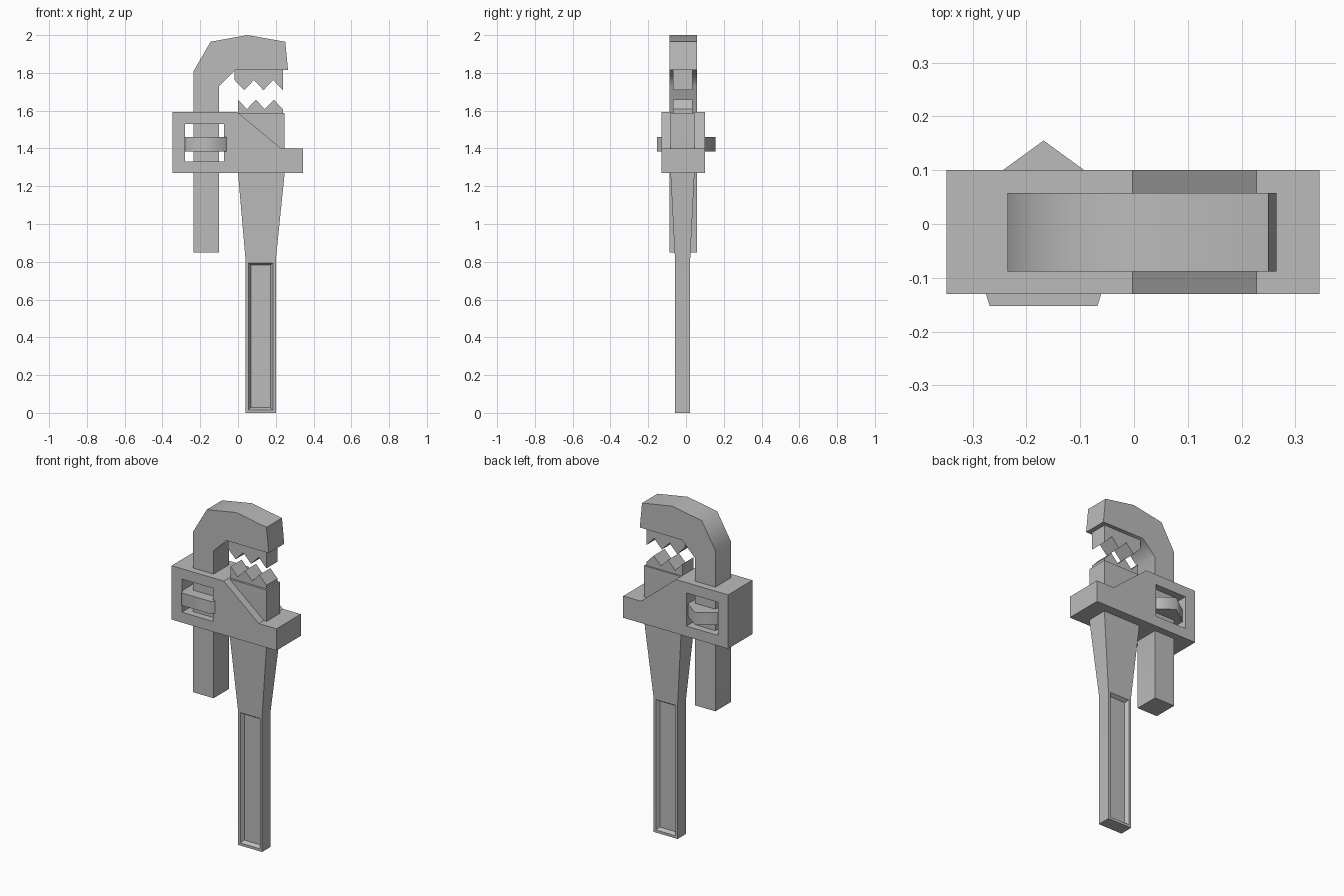
import bpy, bmesh
from math import radians, sin, cos, pi

cube = bpy.data.objects.get("Cube")
if cube:
    bpy.data.objects.remove(cube, do_unlink=True)

# One plain steel grey
steel = bpy.data.materials.new("steel grey")
steel.use_nodes = True
GREY = (0.5, 0.5, 0.5, 1)
steel.diffuse_color = GREY
steel.node_tree.nodes["Principled BSDF"].inputs["Base Color"].default_value = GREY


def finish(name, bm):
    bmesh.ops.recalc_face_normals(bm, faces=bm.faces)
    mesh = bpy.data.meshes.new(name)
    bm.to_mesh(mesh)
    bm.free()
    mesh.materials.append(steel)
    obj = bpy.data.objects.new(name, mesh)
    bpy.context.collection.objects.link(obj)
    return obj


def smooth(obj, degrees):
    bpy.ops.object.select_all(action="DESELECT")
    obj.select_set(True)
    bpy.context.view_layer.objects.active = obj
    bpy.ops.object.shade_smooth_by_angle(angle=radians(degrees))


def extrude(name, points, offset):
    """Extrude a closed outline of 3D points along an offset."""
    bm = bmesh.new()
    face = bm.faces.new([bm.verts.new(p) for p in points])
    new = bmesh.ops.extrude_face_region(bm, geom=[face])["geom"]
    bmesh.ops.translate(bm, vec=offset, verts=[v for v in new if isinstance(v, bmesh.types.BMVert)])
    return finish(name, bm)


def plate(name, outline, y0, y1):
    """Front outline in x and z, extruded through y."""
    return extrude(name, [(x, y0, z) for x, z in outline], (0, y1 - y0, 0))


# Hooked upper jaw with its sliding shaft
hook = plate("hook_jaw", [(-0.235, 0.85), (-0.235, 1.81), (-0.145, 1.965), (0.05, 2.0),
                          (0.25, 1.965), (0.265, 1.815), (-0.015, 1.815),
                          (-0.1, 1.73), (-0.1, 0.85)], -0.088, 0.058)
smooth(hook, 60)

# Frame with a sloped shoulder and a window cut through it
frame = plate("frame", [(-0.348, 1.27), (0.345, 1.27), (0.345, 1.4), (0.228, 1.4),
                        (-0.003, 1.592), (-0.348, 1.592)], -0.13, 0.1)
cutter = plate("window_cutter", [(-0.28, 1.332), (-0.073, 1.332), (-0.073, 1.53),
                                 (-0.28, 1.53)], -0.3, 0.3)
cutter.hide_render = True
cutter.hide_viewport = True
cutter.display_type = "WIRE"
cut = frame.modifiers.new("window", "BOOLEAN")
cut.object = cutter
cut.operation = "DIFFERENCE"
cut.solver = "EXACT"
bpy.context.view_layer.objects.active = frame
bpy.ops.object.modifier_apply(modifier=cut.name)
bpy.data.objects.remove(cutter, do_unlink=True)

# Five-sided adjusting wheel
R = 0.17
wheel = extrude("adjusting_wheel",
                [(-0.168 + R * sin(2 * pi * i / 5), -0.015 + R * cos(2 * pi * i / 5), 1.385)
                 for i in range(5)], (0, 0, 0.075))
smooth(wheel, 75)

# Handle lofted through rectangles: grip, taper, lower jaw block
bm = bmesh.new()
rings = []
for x0, x1, y0, y1, z in [(0.04, 0.2, -0.058, 0.022, 0), (0.04, 0.2, -0.058, 0.022, 0.81),
                          (0, 0.247, -0.082, 0.045, 1.27), (0, 0.247, -0.082, 0.045, 1.587)]:
    rings.append([bm.verts.new(p) for p in
                  [(x0, y0, z), (x1, y0, z), (x1, y1, z), (x0, y1, z)]])
bm.faces.new(rings[0])
bm.faces.new(rings[-1])
grip = []
for low, high in zip(rings, rings[1:]):
    for i in range(4):
        j = (i + 1) % 4
        face = bm.faces.new([low[i], low[j], high[j], high[i]])
        if low is rings[0] and i in (0, 2):
            grip.append(face)
bmesh.ops.recalc_face_normals(bm, faces=bm.faces)
# Recessed panels on the front and back of the grip
bmesh.ops.inset_individual(bm, faces=grip, thickness=0.022)
bmesh.ops.inset_individual(bm, faces=grip, thickness=0.018, depth=-0.02)
handle = finish("handle", bm)
smooth(handle, 30)


# Toothed strips of both jaws
def teeth(name, base, first, second, x0, x1):
    zigzag = [(x0 + (x1 - x0) * i / 5, second if i % 2 else first) for i in range(6)]
    plate(name, [(x0, base)] + zigzag + [(x1, base)], -0.07, 0.035)


teeth("upper_teeth", 1.82, 1.762, 1.709, -0.018, 0.237)
teeth("lower_teeth", 1.58, 1.658, 1.608, 0, 0.237)
